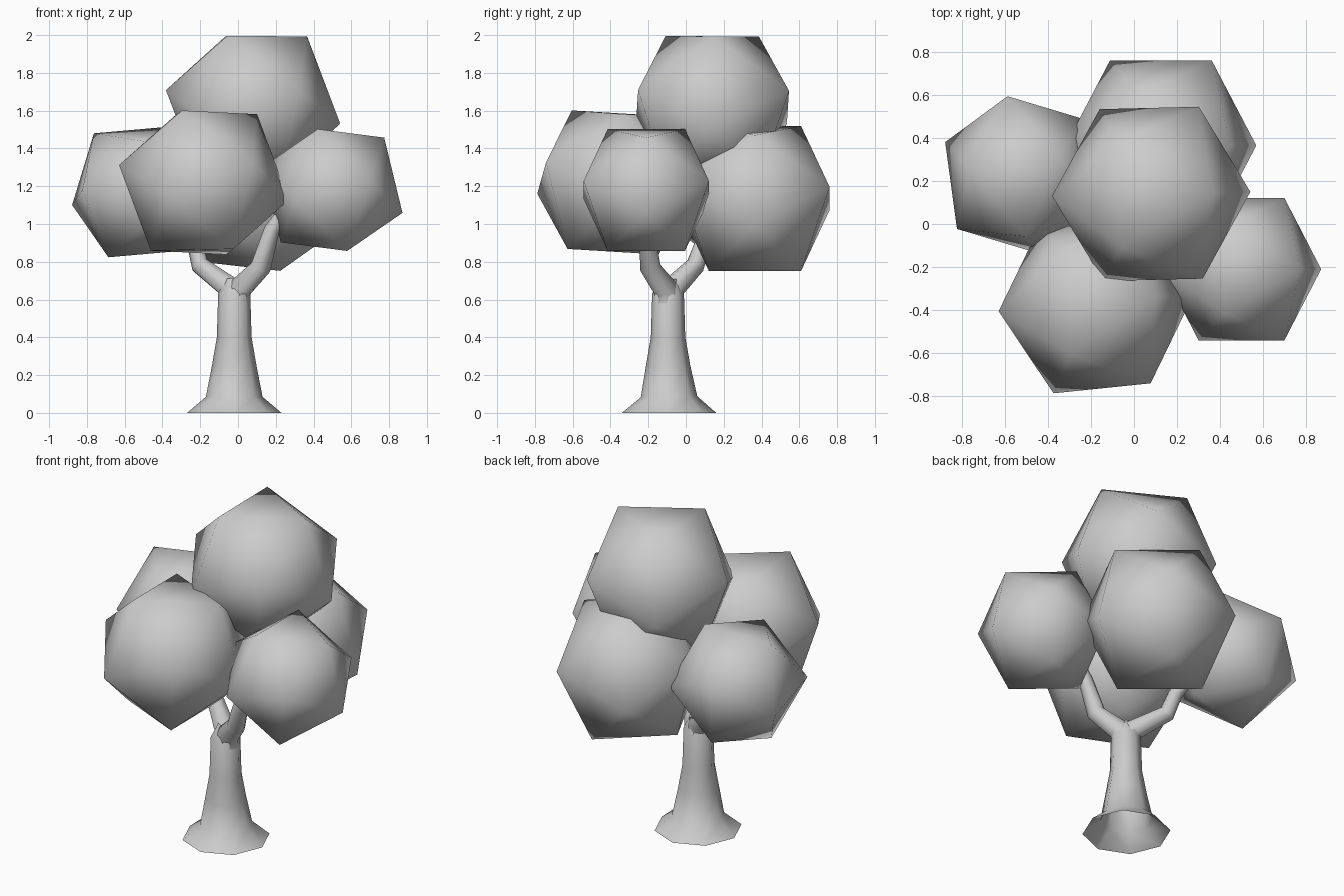
import bpy, bmesh, math
from mathutils import Vector

if "Cube" in bpy.data.objects:
    bpy.data.objects.remove(bpy.data.objects["Cube"])

PHI = (1 + 5 ** 0.5) / 2


def finish(bm, name):
    bmesh.ops.recalc_face_normals(bm, faces=bm.faces)
    for f in bm.faces:
        f.smooth = True
    me = bpy.data.meshes.new(name)
    bm.to_mesh(me)
    bm.free()
    ob = bpy.data.objects.new(name, me)
    bpy.context.collection.objects.link(ob)
    return ob


def foliage(name, centre, radius, mid, edge):
    """Icosahedron clump; mid points at the middle of one edge, edge runs along it."""
    c = Vector(centre)
    m = Vector(mid).normalized()
    e = Vector(edge)
    e = (e - m * e.dot(m)).normalized()
    f = e.cross(m)
    s = radius / math.hypot(1, PHI)
    bm = bmesh.new()
    for a in (-1, 1):
        for b in (-PHI, PHI):
            for v in ((0, a, b), (a, b, 0), (b, 0, a)):
                bm.verts.new(c + s * (v[0] * f + v[1] * e + v[2] * m))
    bmesh.ops.convex_hull(bm, input=bm.verts)
    return finish(bm, name)


def tube(name, rings, sides=8):
    """Loft round rings (x, y, z, radius) along their path."""
    bm = bmesh.new()
    pts = [Vector(r[:3]) for r in rings]
    loops = []
    for i, p in enumerate(pts):
        d = (pts[min(i + 1, len(pts) - 1)] - pts[max(i - 1, 0)]).normalized()
        if i == 0:
            d = Vector((0, 0, 1))
        u = (Vector((1, 0, 0)) - d * d.x).normalized()
        w = d.cross(u)
        r = rings[i][3]
        angles = [2 * math.pi * k / sides for k in range(sides)]
        loops.append([bm.verts.new(p + r * (math.cos(t) * u + math.sin(t) * w))
                      for t in angles])
    for a, b in zip(loops, loops[1:]):
        for k in range(sides):
            j = (k + 1) % sides
            bm.faces.new((a[k], a[j], b[j], b[k]))
    return finish(bm, name)


# Foliage clumps
foliage("top_foliage", (0.08, 0.14, 1.62), 0.47, (0.135, 0.25, 0.73), (0.435, -0.23, 0.02))
foliage("front_foliage", (-0.18, -0.375, 1.22), 0.46, (0.08, -0.99, 0.06), (0.935, 0.08, 0.345))
foliage("right_foliage", (0.50, -0.21, 1.18), 0.39, (-0.235, 0, 0.97), (0, 1, 0))
foliage("left_foliage", (-0.52, 0.23, 1.17), 0.395, (-0.6, 0.18, 0.24), (0.09, -0.12, 0.42))
foliage("back_foliage", (0.125, 0.365, 1.135), 0.465, (-0.25, 0, 0.97), (0, 1, 0))

# Flared trunk
tube("trunk", [(-0.02, -0.09, 0, 0.25), (-0.02, -0.09, 0.085, 0.15),
               (-0.02, -0.095, 0.25, 0.118), (-0.02, -0.095, 0.40, 0.092),
               (-0.02, -0.095, 0.63, 0.085), (-0.02, -0.09, 0.71, 0.045)])

# Branches
tube("right_branch", [(0.0, -0.10, 0.58, 0.066), (0.01, -0.11, 0.66, 0.066),
                      (0.12, -0.19, 0.77, 0.055), (0.18, -0.21, 0.97, 0.042),
                      (0.27, -0.21, 1.10, 0.035)])
tube("left_branch", [(-0.03, -0.08, 0.58, 0.066), (-0.04, -0.07, 0.66, 0.064),
                     (-0.20, 0.05, 0.78, 0.05), (-0.23, 0.09, 0.90, 0.042),
                     (-0.33, 0.13, 1.05, 0.035)])
